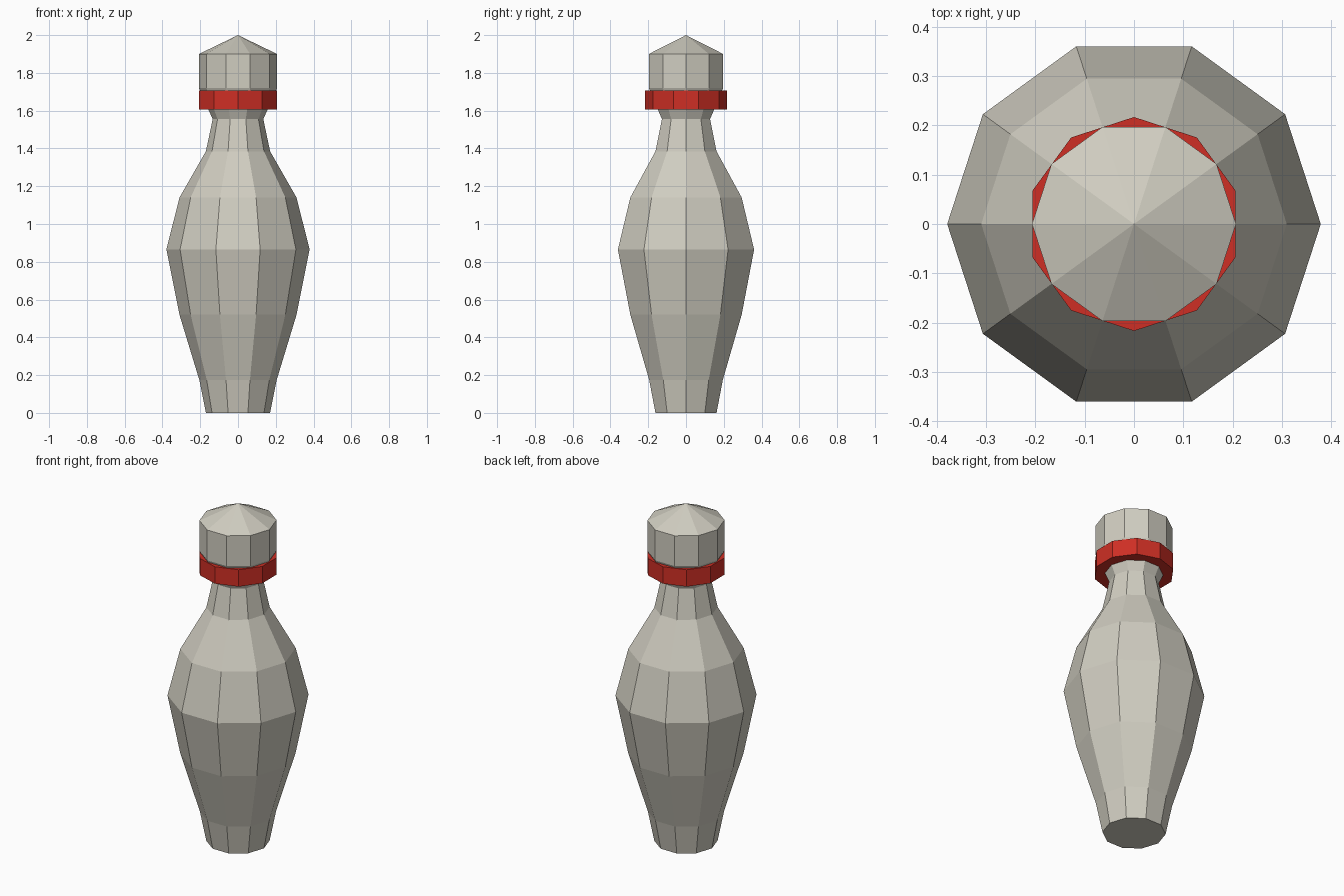
import bpy
import bmesh
from math import cos, sin, pi

if "Cube" in bpy.data.objects:
    bpy.data.objects.remove(bpy.data.objects["Cube"])

SIDES = 10


def material(name, rgb):
    mat = bpy.data.materials.new(name)
    mat.diffuse_color = (*rgb, 1.0)
    mat.use_nodes = True
    mat.node_tree.nodes["Principled BSDF"].inputs["Base Color"].default_value = mat.diffuse_color
    return mat


def lathe(name, profile, mat, turn=0.0, apex=None):
    """Faceted turned part from (radius, z) pairs, closed by caps or a point."""
    bm = bmesh.new()
    rings = [[bm.verts.new((r * cos(2 * pi * i / SIDES + turn),
                            r * sin(2 * pi * i / SIDES + turn), z))
              for i in range(SIDES)] for r, z in profile]
    for low, high in zip(rings, rings[1:]):
        for i in range(SIDES):
            j = (i + 1) % SIDES
            bm.faces.new((low[i], low[j], high[j], high[i]))
    bm.faces.new(rings[0][::-1])
    if apex is None:
        bm.faces.new(rings[-1])
    else:
        tip = bm.verts.new((0, 0, apex))
        for i in range(SIDES):
            bm.faces.new((rings[-1][i], rings[-1][(i + 1) % SIDES], tip))
    mesh = bpy.data.meshes.new(name)
    bm.to_mesh(mesh)
    bm.free()
    mesh.materials.append(mat)
    obj = bpy.data.objects.new(name, mesh)
    bpy.context.collection.objects.link(obj)
    return obj


ivory = material("ivory", (0.63, 0.61, 0.53))
red = material("red", (0.62, 0.028, 0.018))

# Pin: foot, belly, neck and head up to the pointed crown
lathe("pin_body", [(0.17, 0.0), (0.205, 0.175), (0.31, 0.52), (0.379, 0.865),
                   (0.31, 1.14), (0.17, 1.385), (0.134, 1.555),
                   (0.207, 1.72), (0.207, 1.90)], ivory, apex=2.0)

# Collar: band turned half a facet against the pin
lathe("neck_band", [(0.217, 1.607), (0.217, 1.707)], red, turn=pi / SIDES)
